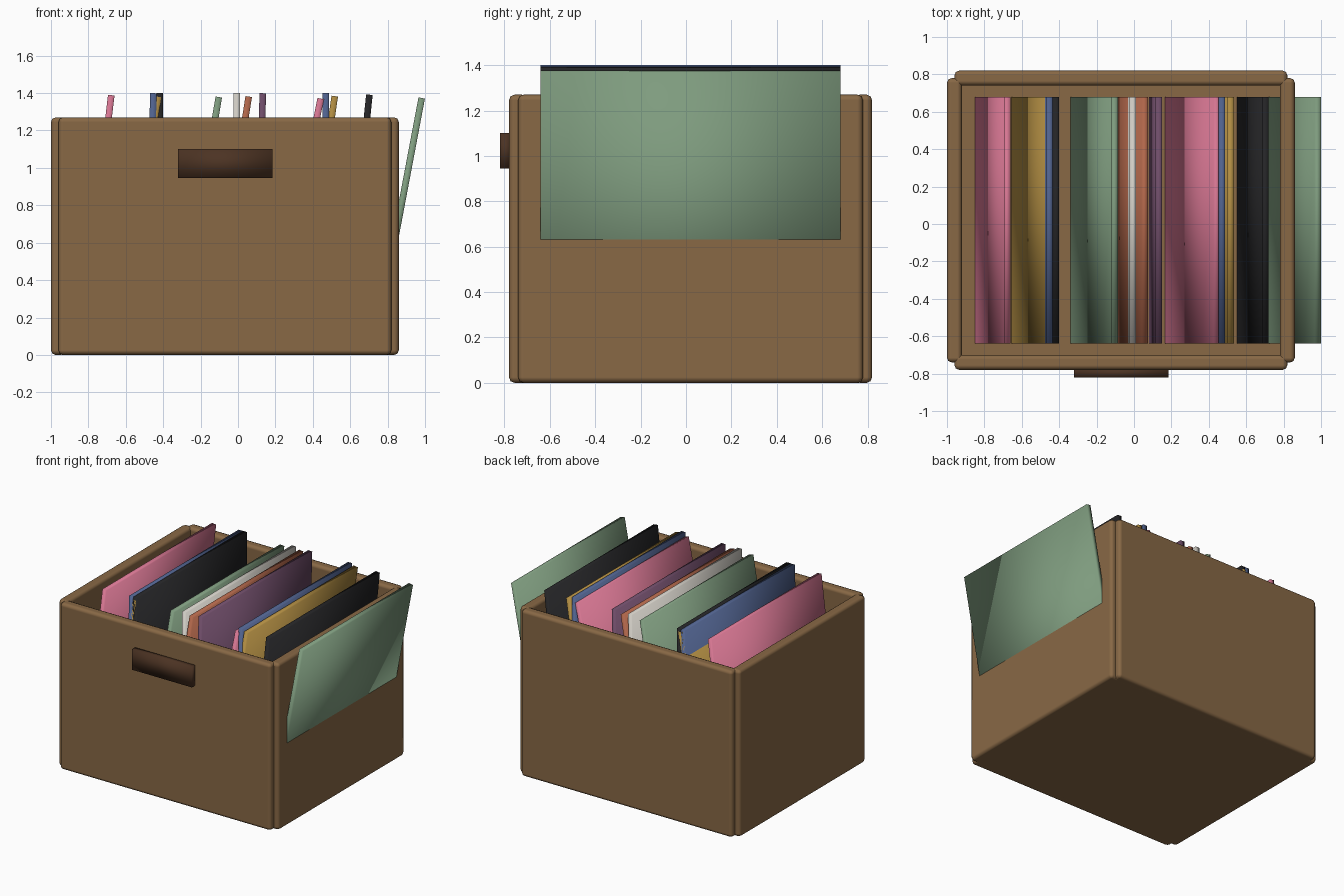
import bpy
import bmesh
import math
from mathutils import Matrix, Vector

cube = bpy.data.objects.get("Cube")
if cube:
    bpy.data.objects.remove(cube, do_unlink=True)


def linear(c):
    c /= 255
    return c / 12.92 if c <= 0.04045 else ((c + 0.055) / 1.055) ** 2.4


def material(name, *rgb):
    mat = bpy.data.materials.new(name)
    mat.use_nodes = True
    colour = [linear(c) for c in rgb] + [1]
    mat.diffuse_color = colour
    mat.node_tree.nodes["Principled BSDF"].inputs["Base Color"].default_value = colour
    return mat


brown = material("box brown", 136, 104, 69)
dark = material("handle dark brown", 76, 51, 35)
colours = {
    "pink": material("pink", 214, 118, 146),
    "blue": material("blue", 80, 98, 142),
    "yellow": material("mustard", 176, 140, 66),
    "black": material("black", 36, 36, 38),
    "green": material("sage green", 126, 155, 126),
    "white": material("off white", 208, 204, 196),
    "orange": material("terracotta", 176, 102, 74),
    "purple": material("plum", 110, 76, 104),
}


def box(name, low, high, mat, bevel=0):
    """Box between two corners, smooth shaded, with optional rounded edges."""
    low, high = Vector(low), Vector(high)
    bm = bmesh.new()
    bmesh.ops.create_cube(bm, size=1)
    bmesh.ops.scale(bm, vec=high - low, verts=bm.verts)
    bmesh.ops.translate(bm, vec=(low + high) / 2, verts=bm.verts)
    for face in bm.faces:
        face.smooth = True
    mesh = bpy.data.meshes.new(name)
    bm.to_mesh(mesh)
    bm.free()
    mesh.materials.append(mat)
    obj = bpy.data.objects.new(name, mesh)
    bpy.context.collection.objects.link(obj)
    if bevel:
        mod = obj.modifiers.new("Rounded edges", 'BEVEL')
        mod.width = bevel
        mod.segments = 2
        mod.harden_normals = True
    return obj


# Crate panels
WALL, HEIGHT = 0.08, 1.27
box("floor_panel", (-0.96, -0.74, 0), (0.82, 0.78, WALL), brown, 0.02)
for name, y in (("front_panel", -0.78), ("back_panel", 0.74)):
    box(name, (-0.96, y, 0), (0.82, y + WALL, HEIGHT), brown, 0.025)
for name, x in (("right_panel", -1), ("left_panel", 0.78)):
    box(name, (x, -0.74, 0), (x + WALL, 0.78, HEIGHT), brown, 0.025)

# Handle plate
box("handle", (-0.32, -0.82, 0.945), (0.185, -0.77, 1.10), dark)

# Leaning sleeves: colour, x of lower edge, x of upper edge
SIZE, THICK = 1.32, 0.035
sleeves = [
    ("pink", -0.85, -0.66), ("blue", -0.50, -0.435), ("yellow", -0.655, -0.41),
    ("black", -0.44, -0.40), ("green", -0.34, -0.085), ("white", -0.045, 0.012),
    ("orange", -0.165, 0.075), ("purple", 0.08, 0.15), ("pink", 0.165, 0.46),
    ("blue", 0.445, 0.487), ("yellow", 0.31, 0.535), ("black", 0.55, 0.72),
    ("green", 0.72, 1.0),
]
for i, (colour, bottom, top) in enumerate(sleeves, 1):
    sleeve = box(f"{colour}_sleeve_{i}", (0, -0.64, 0), (THICK, 0.68, SIZE), colours[colour])
    tilt = math.asin((top - bottom - THICK) / SIZE)
    sleeve.matrix_world = Matrix.Translation((bottom, 0, WALL)) @ Matrix.Rotation(tilt, 4, 'Y')
